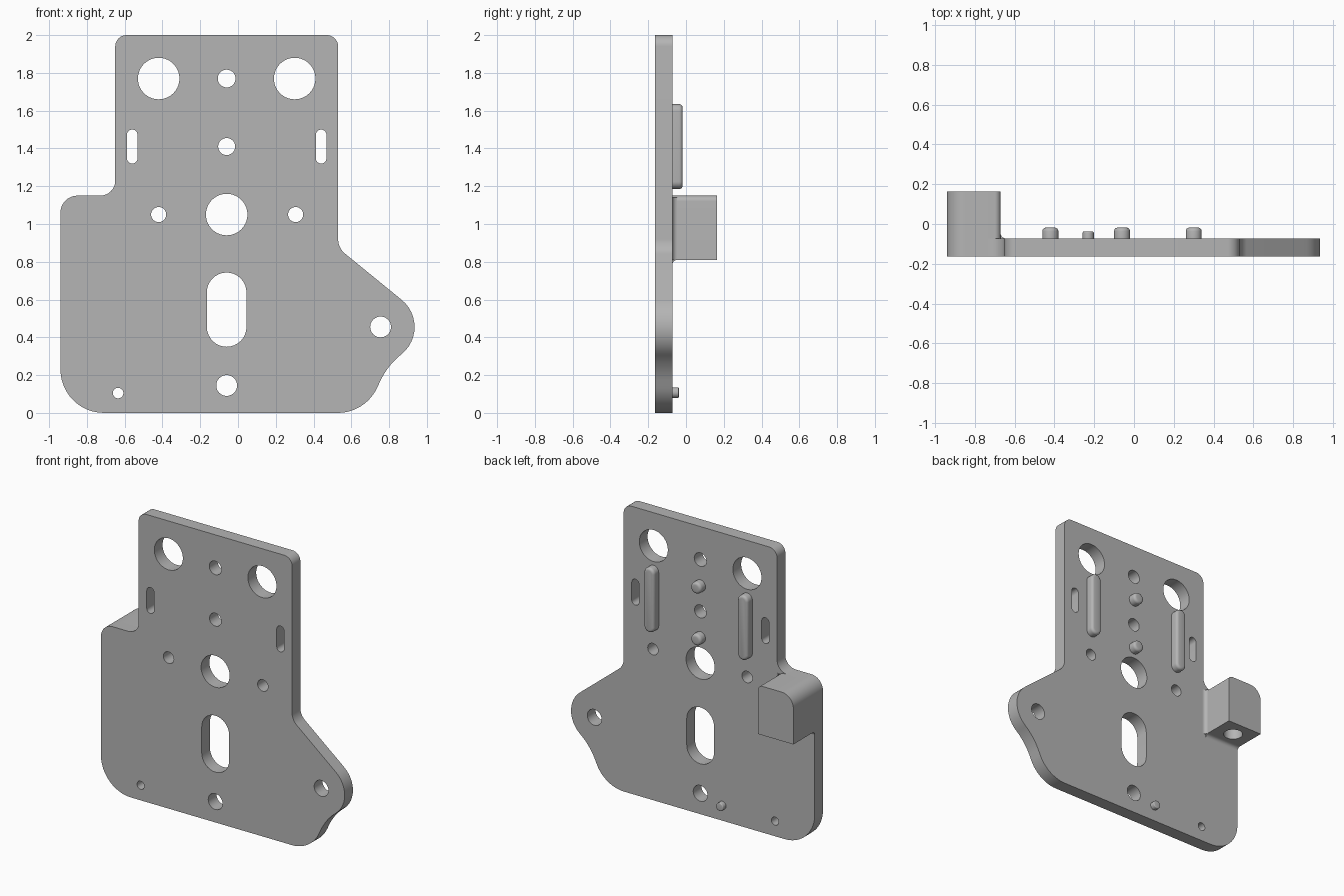
import bpy, bmesh
from math import cos, sin, tan, radians
from mathutils import Vector, Matrix

if "Cube" in bpy.data.objects:
    bpy.data.objects.remove(bpy.data.objects["Cube"])

grey = bpy.data.materials.new("mid_grey")
grey.use_nodes = True
colour = (0.46, 0.46, 0.46, 1)
grey.diffuse_color = colour
grey.node_tree.nodes["Principled BSDF"].inputs["Base Color"].default_value = colour

FRONT, BACK = -0.163, -0.072     # plate faces
MID = -0.06                      # column of central features


def arc(u, v, r, start, end, steps=16):
    angles = [radians(start + (end - start) * i / steps) for i in range(steps + 1)]
    return [Vector((u + r * cos(a), v + r * sin(a))) for a in angles]


def circle(u, v, r):
    return arc(u, v, r, 0, 360, 40)[:-1]


def slot(u, low, high, r):
    return arc(u, high - r, r, 0, 180) + arc(u, low + r, r, 180, 360)


def rounded(corners):
    """Polygon whose (u, v, radius) corners are rounded by tangent arcs."""
    loop, n = [], len(corners)
    for i, (u, v, r) in enumerate(corners):
        p = Vector((u, v))
        if r == 0:
            loop.append(p)
            continue
        a = (Vector(corners[i - 1][:2]) - p).normalized()
        b = (Vector(corners[(i + 1) % n][:2]) - p).normalized()
        half = a.angle(b) / 2
        centre = p + (a + b).normalized() * r / sin(half)
        first = p + a * r / tan(half) - centre
        last = p + b * r / tan(half) - centre
        turn = first.angle_signed(last)
        for k in range(13):
            loop.append(centre + Matrix.Rotation(-turn * k / 12, 2) @ first)
    return loop


def prism(name, loops, low, high, axis="Y", bevel=0):
    """Extrude an outline (further loops are holes) along an axis."""
    curve = bpy.data.curves.new(name, "CURVE")
    curve.dimensions, curve.fill_mode = "2D", "BOTH"
    curve.extrude = (high - low) / 2
    for loop in loops:
        spline = curve.splines.new("POLY")
        spline.points.add(len(loop) - 1)
        for point, p in zip(spline.points, loop):
            point.co = (p.x, p.y, 0, 1)
        spline.use_cyclic_u = True
    temp = bpy.data.objects.new("temp", curve)
    mesh = bpy.data.meshes.new_from_object(temp)
    bpy.data.objects.remove(temp)
    bm = bmesh.new()
    bm.from_mesh(mesh)
    for vert in bm.verts:
        u, v, w = vert.co
        w += (low + high) / 2
        vert.co = {"X": (w, u, v), "Y": (u, w, v), "Z": (u, v, w)}[axis]
    bmesh.ops.remove_doubles(bm, verts=bm.verts, dist=0.0002)
    if len(loops) == 1:
        bmesh.ops.dissolve_limit(bm, angle_limit=0.01, verts=bm.verts, edges=bm.edges)
    bmesh.ops.recalc_face_normals(bm, faces=bm.faces)
    bm.to_mesh(mesh)
    bm.free()
    mesh.name = name
    mesh.materials.clear()
    mesh.materials.append(grey)
    obj = bpy.data.objects.new(name, mesh)
    bpy.context.collection.objects.link(obj)
    if bevel:
        mod = obj.modifiers.new("soft_rim", "BEVEL")
        mod.width, mod.segments, mod.limit_method = bevel, 4, "ANGLE"
        apply(obj, mod)
    smooth(obj)
    return obj


def select(obj):
    bpy.ops.object.select_all(action="DESELECT")
    obj.select_set(True)
    bpy.context.view_layer.objects.active = obj


def apply(obj, mod):
    select(obj)
    bpy.ops.object.modifier_apply(modifier=mod.name)


def smooth(obj):
    select(obj)
    bpy.ops.object.shade_smooth_by_angle(angle=radians(30))


# Mounting plate with its holes and slots
outline = rounded([
    (-0.94, 0, 0.23), (0.674, 0, 0.23), (0.79, 0.247, 0.4), (1.04, 0.457, 0.185),
    (0.53, 0.873, 0.1), (0.53, 2, 0.06), (-0.65, 2, 0.06),
    (-0.65, 1.15, 0.08), (-0.94, 1.15, 0.09)])
holes = [circle(*h) for h in (
    (-0.42, 1.77, 0.11), (0.3, 1.77, 0.11), (MID, 1.77, 0.047), (MID, 1.41, 0.045),
    (MID, 1.05, 0.11), (-0.42, 1.05, 0.04), (0.305, 1.05, 0.04),
    (MID, 0.145, 0.055), (-0.635, 0.105, 0.028), (0.755, 0.455, 0.055))]
holes += [slot(-0.56, 1.32, 1.5, 0.028), slot(0.44, 1.32, 1.5, 0.028),
          slot(MID, 0.35, 0.743, 0.105)]
prism("mounting_plate", [outline] + holes, FRONT, BACK)

# Rear block with a blind hole from below
block = prism("rear_block", [rounded([
    (-0.94, 0.81, 0), (-0.67, 0.81, 0), (-0.67, 1.15, 0.03), (-0.94, 1.15, 0.09)])],
    BACK, 0.163)
cutter = prism("hole_cutter", [circle(-0.805, 0.045, 0.062)], 0.7, 1.03, "Z")
cutter.hide_render = True
cut = block.modifiers.new("blind_hole", "BOOLEAN")
cut.object, cut.operation, cut.solver = cutter, "DIFFERENCE", "EXACT"
apply(block, cut)
bpy.data.objects.remove(cutter)
smooth(block)

# Concave fillets where the block meets the plate
R = 0.025
prism("block_side_fillet", [arc(-0.67 + R, BACK + R, R, 180, 270, 8)
                            + [Vector((-0.67, BACK))]], 0.81, 1.14, "Z")
prism("block_lower_fillet", [arc(BACK + R, 0.81 - R, R, 90, 180, 8)
                             + [Vector((BACK, 0.81))]], -0.94, -0.67, "X")

# Raised ribs and locating pins on the back
for side, x in (("right", -0.42), ("left", 0.3)):
    prism(side + "_rib", [slot(x, 1.185, 1.635, 0.04)], -0.12, -0.018, bevel=0.018)
for level, z in (("upper", 1.59), ("lower", 1.23)):
    prism(level + "_pin", [circle(MID, z, 0.04)], -0.12, -0.018, bevel=0.018)
prism("small_peg", [circle(-0.23, 0.107, 0.028)], -0.12, -0.038, bevel=0.006)
